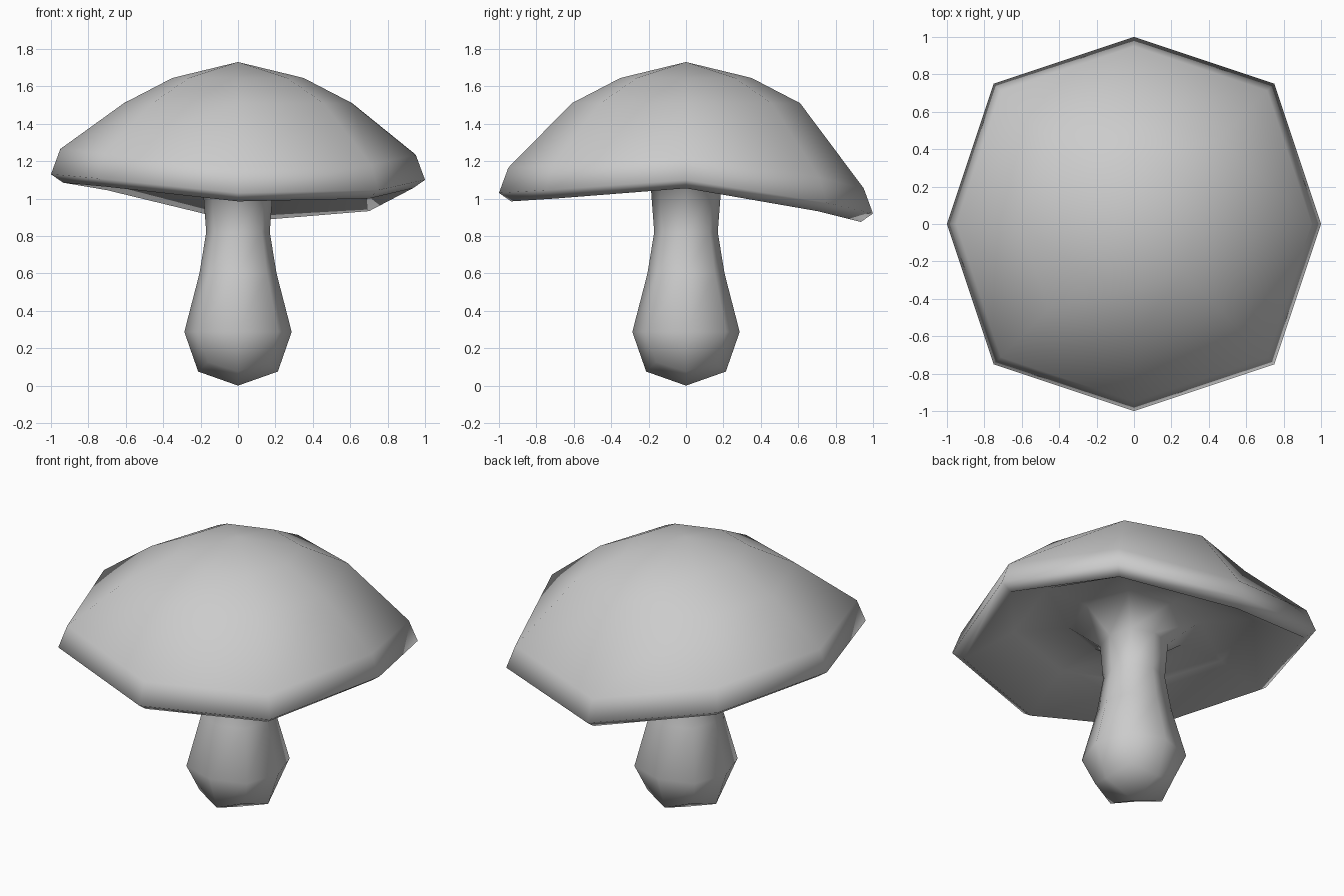
import bpy, bmesh

if "Cube" in bpy.data.objects:
    bpy.data.objects.remove(bpy.data.objects["Cube"])

# Eight rim heights, counter-clockwise from +x (the cap edge sags unevenly)
RIM = [1.10, 0.978, 0.92, 1.09, 1.13, 1.108, 1.03, 1.045]
DIRS = [(1, 0), (.75, .75), (0, 1), (-.75, .75),
        (-1, 0), (-.75, -.75), (0, -1), (.75, -.75)]

# Profile rings from foot to crown: radius, height, how far the ring follows
# the rim, and extra height at the four corners
PROFILE = [
    # stem
    (.213, .075, 0, .05), (.287, .287, 0, 0), (.206, .6, 0, 0),
    (.17, .82, 0, 0), (.187, 1.045, 0, 0),
    # flare and hollow underside of the cap
    (.36, 1.18, 0, 0), (.66, .97, .19, 0), (.935, -.045, 1, 0),
    # rim and top of the cap
    (1.0, 0, 1, 0), (.95, .135, 1, 0), (.61, 1.51, 0, 0), (.35, 1.645, 0, 0),
]

bm = bmesh.new()


def make_ring(radius, z, follow, corner_lift):
    return [bm.verts.new((radius * x, radius * y,
                          z + follow * RIM[i] + corner_lift * (i % 2)))
            for i, (x, y) in enumerate(DIRS)]


def close_end(ring, z):
    # four quads meeting at a centre point
    centre = bm.verts.new((0, 0, z))
    for i in range(0, 8, 2):
        bm.faces.new((centre, ring[i], ring[i + 1], ring[(i + 2) % 8]))


rings = [make_ring(*p) for p in PROFILE]
for low, high in zip(rings, rings[1:]):
    for i in range(8):
        j = (i + 1) % 8
        bm.faces.new((low[i], low[j], high[j], high[i]))
close_end(rings[0], 0)
close_end(rings[-1], 1.73)

bmesh.ops.recalc_face_normals(bm, faces=bm.faces)
for f in bm.faces:
    f.smooth = True

# One continuous body: stem and cap
mesh = bpy.data.meshes.new("mushroom")
bm.to_mesh(mesh)
bm.free()
bpy.context.collection.objects.link(bpy.data.objects.new("mushroom", mesh))
